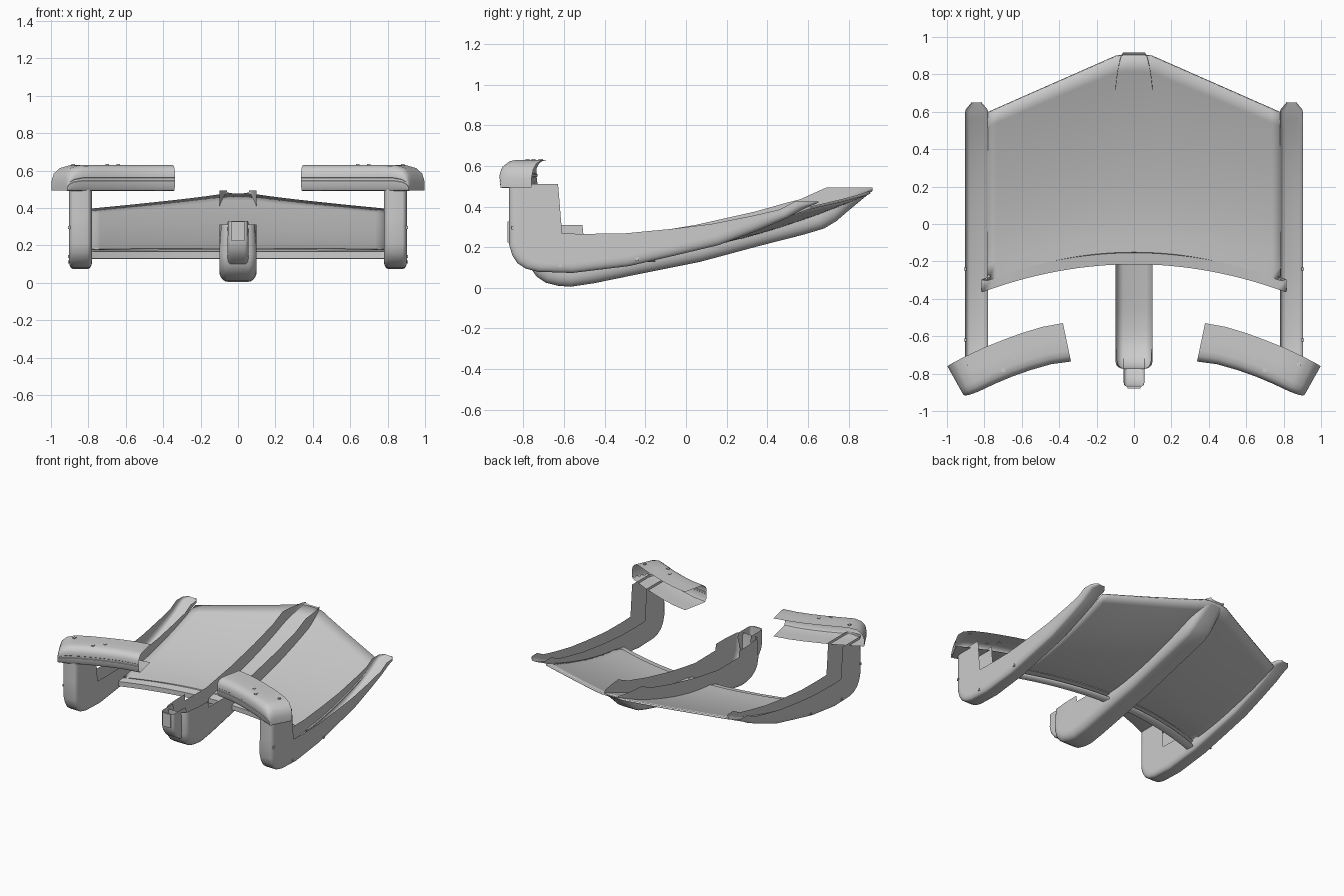
import bpy, bmesh, math
from mathutils import Vector


def finish(name, bm, angle=35, thick=0.0):
    bmesh.ops.remove_doubles(bm, verts=bm.verts, dist=0.0005)
    bmesh.ops.recalc_face_normals(bm, faces=bm.faces)
    me = bpy.data.meshes.new(name)
    bm.to_mesh(me)
    bm.free()
    ob = bpy.data.objects.new(name, me)
    bpy.context.collection.objects.link(ob)
    bpy.ops.object.select_all(action='DESELECT')
    ob.select_set(True)
    bpy.context.view_layer.objects.active = ob
    bpy.ops.object.shade_smooth_by_angle(angle=math.radians(angle))
    if thick:
        m = ob.modifiers.new("thickness", 'SOLIDIFY')
        m.thickness = thick
        m.offset = 0
    return ob


def loft(name, rows, angle=35, thick=0.0):
    bm = bmesh.new()
    vs = [[bm.verts.new(p) for p in r] for r in rows]
    for a, b in zip(vs, vs[1:]):
        for i in range(len(a) - 1):
            bm.faces.new((a[i], a[i + 1], b[i + 1], b[i]))
    return finish(name, bm, angle, thick)


def channel(name, cx, stations, rx, rd):
    """Open-topped U channel; station = rim y, rim z, top y, top z, half width."""
    rows = []
    for ry, rz, ty, tz, w in stations:
        rim, top = Vector((0, ry, rz)), Vector((0, ty, tz))
        d = top - rim
        rr = min(rd, d.length * 0.6)
        d.normalize()
        half = [(w, top), (w, rim + d * rr * 1.2)]
        for k in range(6):
            a = k / 5 * math.pi / 2
            half.append((w - min(rx, w * .6) * (1 - math.cos(a)), rim + d * rr * (1 - math.sin(a))))
        row = [Vector((cx + x, p.y, p.z)) for x, p in half]
        row += [Vector((cx - x, p.y, p.z)) for x, p in reversed(half)]
        rows.append(row)
    return loft(name, rows, 40)


# central keel
channel("centre_keel", 0, [
    (-.775, .31, -.70, .312, .09), (-.775, .14, -.65, .31, .098), (-.76, .09, -.60, .31, .1),
    (-.735, .055, -.58, .31, .1), (-.69, .025, -.55, .31, .1), (-.63, .01, -.53, .31, .1),
    (-.57, .005, -.51, .31, .1), (-.45, .023, -.505, .262, .1), (-.23, .068, -.25, .26, .1),
    (.07, .128, .05, .31, .1), (.36, .206, .34, .375, .1), (.58, .262, .5, .42, .1),
    (.68, .292, .56, .435, .1), (.74, .328, .69, .493, .1), (.80, .38, .77, .493, .093),
    (.86, .43, .84, .493, .082), (.895, .458, .89, .493, .072), (.918, .478, .918, .493, .058)],
    .045, .06)

# side rails with upright columns
rail = [
    (-.87, .51, -.63, .51, .062), (-.87, .35, -.622, .42, .062), (-.87, .21, -.616, .34, .062),
    (-.855, .16, -.612, .30, .062), (-.83, .122, -.61, .27, .062), (-.79, .095, -.61, .268, .062),
    (-.73, .079, -.60, .268, .062), (-.56, .073, -.52, .265, .062), (-.28, .107, -.3, .268, .062),
    (-.05, .16, -.07, .29, .062), (.16, .21, .13, .315, .062), (.36, .285, .33, .355, .062),
    (.5, .345, .46, .385, .062), (.56, .378, .535, .425, .062), (.605, .4, .61, .425, .06),
    (.65, .418, .652, .425, .025)]
for s, side in ((-1, "left"), (1, "right")):
    channel("side_rail_" + side, s * .842, rail, .025, .045)

# wide curved deck with a lipped leading edge
rows = []
for i in range(33):
    u = -1 + i / 16
    x = .815 * u
    yf = -.21 - .15 * u * u
    xd = .785 * u
    k = max(abs(xd) - .08, 0)
    yr = .905 - k * .44
    zr = .47 - .08 * (k / .705) ** .85
    row = [(x, yf + .06, .135), (x, yf, .135), (x, yf, .162), (x, yf + .06, .172)]
    for j in range(13):
        t = j / 12
        row.append((xd, (yf + .063) * (1 - t) + yr * t, .178 + (zr - .178) * t ** 1.55))
    rows.append(row)
loft("deck_panel", rows, 30, .014)

# curved arm caps: C section open to the rear, rounded off at the outer end
path = [(.38, -.53, .337, -.735, .63), (.49, -.55, .445, -.75, .63), (.60, -.583, .55, -.78, .63),
        (.70, -.62, .65, -.815, .63), (.80, -.66, .745, -.855, .63), (.90, -.707, .83, -.895, .628),
        (.955, -.735, .875, -.912, .612), (.985, -.752, .90, -.917, .583),
        (.998, -.76, .912, -.914, .54), (.998, -.76, .912, -.914, .493)]
section = [(0, 1), (.4, 1), (.72, 1), (.86, .96), (.95, .86), (1, .7), (1, .52), (.985, .5),
           (.985, .41), (1, .39), (.98, .15), (.93, .03), (.85, 0), (.4, 0), (0, 0)]
for s, side in ((-1, "left"), (1, "right")):
    rows = [[(s * (bx + (fx - bx) * t), by + (fy - by) * t, .49 + (top - .49) * h)
             for t, h in section] for bx, by, fx, fy, top in path]
    loft("arm_cap_" + side, rows, 35)


def box(name, c, size):
    bm = bmesh.new()
    bmesh.ops.create_cube(bm, size=1)
    for v in bm.verts:
        v.co = Vector([v.co[i] * size[i] + c[i] for i in range(3)])
    return finish(name, bm)


# hollow nose block on the keel
channel("nose_block", 0, [
    (-.87, .33, -.72, .33, .053), (-.87, .225, -.72, .325, .055), (-.855, .175, -.72, .32, .055),
    (-.82, .13, -.715, .31, .055), (-.77, .1, -.71, .30, .055)], .02, .025)
box("nose_tab", (0, -.873, .275), (.07, .012, .105))

# small fasteners
for s, side in ((-1, "left"), (1, "right")):
    for i, (y, z) in enumerate(((-.85, .295), (-.62, .11), (-.24, .14))):
        box("rail_bolt_%s_%d" % (side, i), (s * .902, y, z), (.012, .016, .016))
    for i, (x, y) in enumerate(((.64, -.715), (.70, -.78), (.88, -.75))):
        box("cap_bolt_%s_%d" % (side, i), (s * x, y, .63), (.018, .02, .008))
